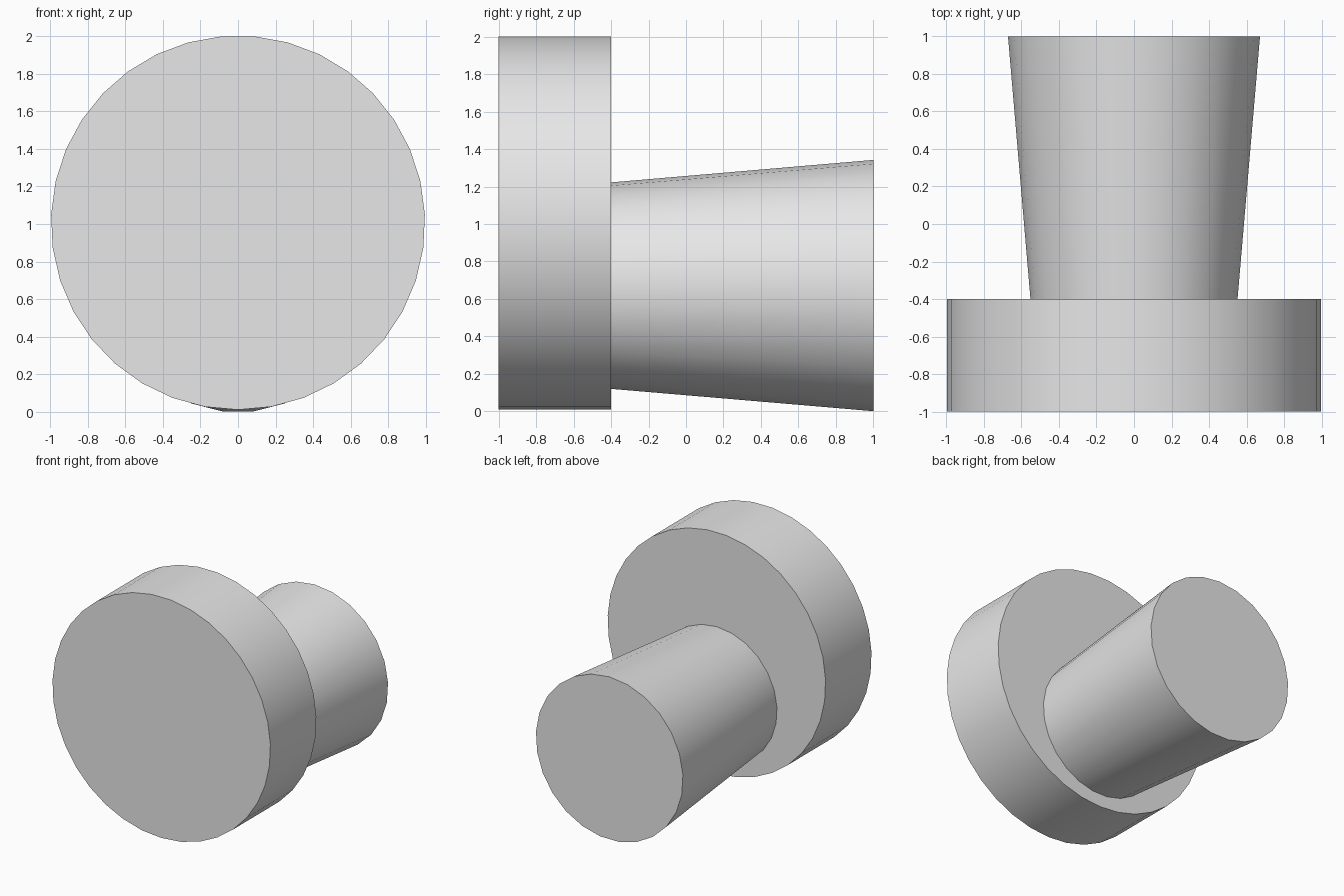
import bpy
import math
from mathutils import Matrix

cube = bpy.data.objects.get("Cube")
if cube:
    bpy.data.objects.remove(cube, do_unlink=True)

grey = bpy.data.materials.new("plain grey")
grey.use_nodes = True
grey.diffuse_color = (0.8, 0.8, 0.8, 1)
grey.node_tree.nodes["Principled BSDF"].inputs["Base Color"].default_value = (0.8, 0.8, 0.8, 1)


def lying_frustum(name, sides, front_radius, back_radius, y_front, y_back, z, spin=0):
    """Round solid whose axis runs from front to back."""
    bpy.ops.mesh.primitive_cone_add(
        vertices=sides, radius1=front_radius, radius2=back_radius, depth=y_back - y_front)
    obj = bpy.context.object
    obj.name = name
    turn = Matrix.Rotation(-math.pi / 2, 4, "X") @ Matrix.Rotation(spin, 4, "Z")
    obj.data.transform(turn)
    obj.location = (0, (y_front + y_back) / 2, z)
    obj.data.materials.append(grey)
    bpy.ops.object.shade_smooth_by_angle(angle=math.radians(30))
    return obj


# Wide front disc, with a corner at the bottom
lying_frustum("front_disc", 35, 0.997, 0.997, -1, -0.4, 1.007)

# Stem flaring towards the back, with a corner at the top
lying_frustum("flared_stem", 25, 0.553, 0.673, -0.4, 1, 0.669, spin=math.pi)
